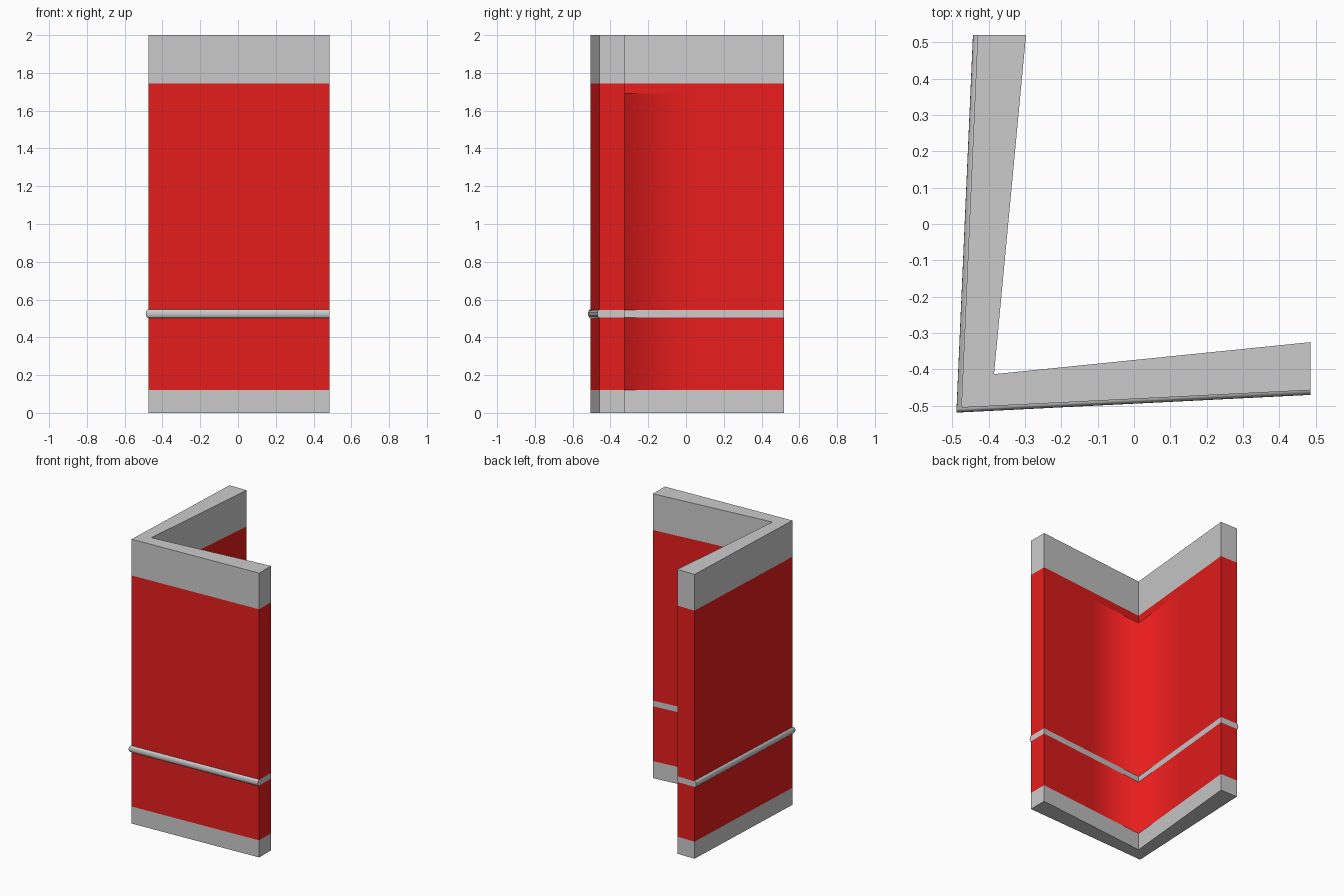
import bpy, math
from mathutils import Vector

if "Cube" in bpy.data.objects:
    bpy.data.objects.remove(bpy.data.objects["Cube"])

red = bpy.data.materials.new("red_paint")
red.diffuse_color = (0.8, 0.012, 0.012, 1)
red.use_nodes = True
red.node_tree.nodes["Principled BSDF"].inputs["Base Color"].default_value = red.diffuse_color

# Plan outline of the L-shaped wall, counter-clockwise from the outer corner
RIGHT, LEFT = Vector((0.485, -0.457)), Vector((-0.43, 0.52))
CORNER, INNER = Vector((-0.475, -0.505)), Vector((-0.385, -0.413))
RIGHT_IN, LEFT_IN = Vector((0.485, -0.325)), Vector((-0.297, 0.52))
OUTLINE = [CORNER, RIGHT, RIGHT_IN, (RIGHT_IN + INNER) / 2, INNER,
           (LEFT_IN + INNER) / 2, LEFT_IN, LEFT]


def make(name, verts, faces, mat=None):
    me = bpy.data.meshes.new(name)
    me.from_pydata(verts, [], faces)
    if mat:
        me.materials.append(mat)
    ob = bpy.data.objects.new(name, me)
    bpy.context.collection.objects.link(ob)
    return ob


def wall_layer(name, levels, mat=None, bottom=False, top=False, soft=()):
    """Stack of outline rings; rows listed in soft get a smooth inner corner."""
    n = len(OUTLINE)
    verts = [(p.x, p.y, z) for z in levels for p in OUTLINE]
    faces, smooth = [], []
    for r in range(len(levels) - 1):
        for i in range(n):
            j = (i + 1) % n
            faces.append((r * n + i, r * n + j, (r + 1) * n + j, (r + 1) * n + i))
            smooth.append(r in soft and i in (3, 4))
    # Each cap is two mitred wings
    wings = [(0, 1, 2, 3, 4), (0, 4, 5, 6, 7)]
    if bottom:
        faces += [tuple(reversed(w)) for w in wings]
    if top:
        k = (len(levels) - 1) * n
        faces += [tuple(k + v for v in w) for w in wings]
    ob = make(name, verts, faces, mat)
    for f, s in zip(ob.data.polygons, smooth):
        f.use_smooth = s
    return ob


# Wall, from the ground up
wall_layer("base_strip", [0, 0.12], bottom=True)
wall_layer("lower_panel", [0.12, 0.505], red, soft=(0,))
wall_layer("middle_band", [0.505, 0.545])
wall_layer("upper_panel", [0.545, 1.69, 1.745], red, soft=(0,))
wall_layer("top_strip", [1.745, 2.0], top=True)

# Half-round rail along both outer faces, mitred at the corner
SEG, DEPTH, HALF = 8, 0.013, 0.023
out_front = Vector((RIGHT.y - CORNER.y, CORNER.x - RIGHT.x)).normalized()
out_side = Vector((CORNER.y - LEFT.y, LEFT.x - CORNER.x)).normalized()
mitre = (out_front + out_side) / (1 + out_front.dot(out_side))
stations = [(LEFT, Vector((-1 / abs(1), 0))), (CORNER, mitre), (RIGHT, Vector((0, -1)))]
verts, faces = [], []
for p, d in stations:
    for s in range(SEG + 1):
        a = math.pi * s / SEG - math.pi / 2
        q = p + d * DEPTH * math.cos(a)
        verts.append((q.x, q.y, 0.525 + HALF * math.sin(a)))
m = SEG + 1
for r in range(2):
    for s in range(SEG):
        faces.append((r * m + s, (r + 1) * m + s, (r + 1) * m + s + 1, r * m + s + 1))
faces += [tuple(range(m)), tuple(reversed(range(2 * m, 3 * m)))]
rail = make("rail", verts, faces)
bpy.context.view_layer.objects.active = rail
rail.select_set(True)
bpy.ops.object.shade_smooth_by_angle(angle=math.radians(35))
